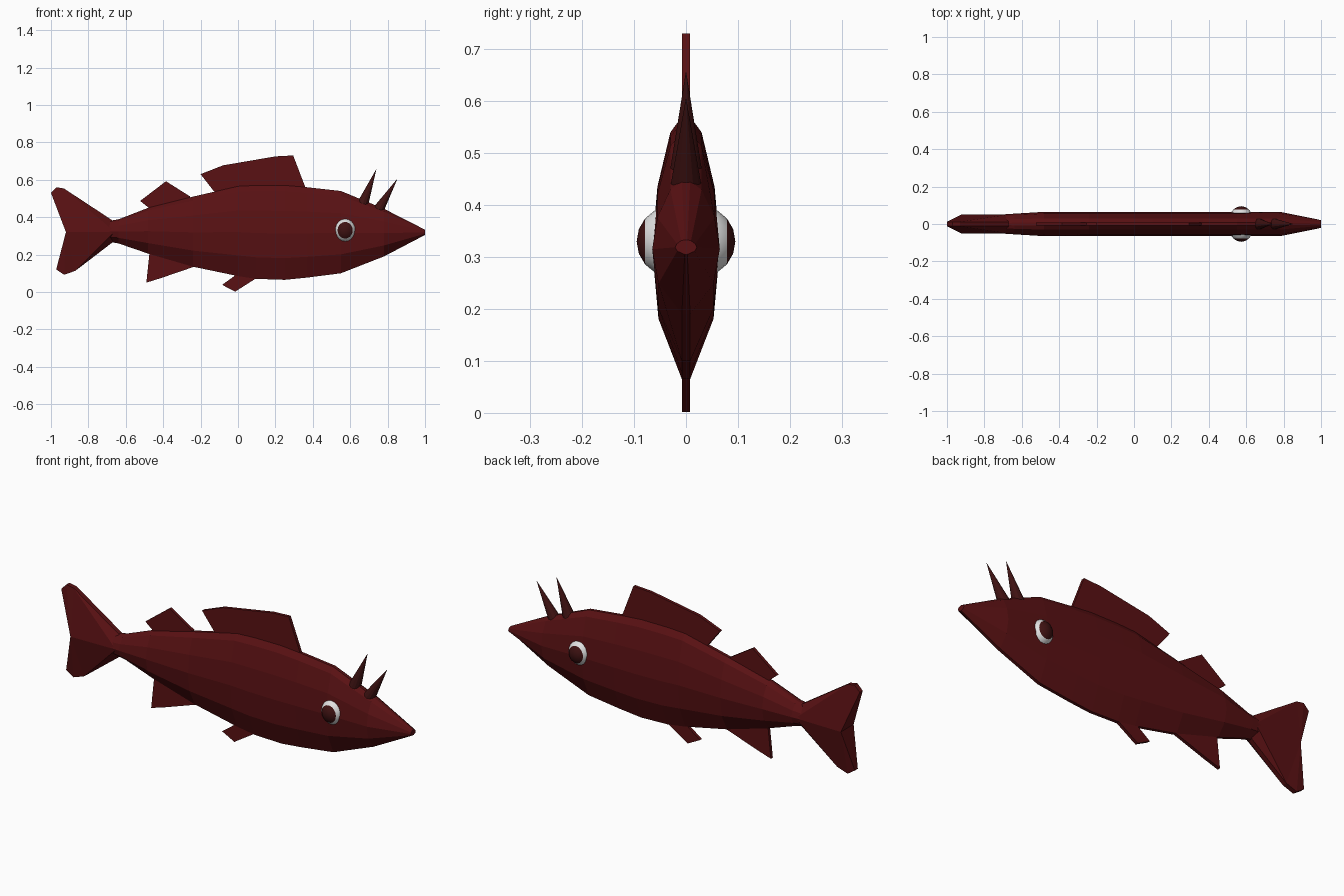
import bpy, bmesh, math
from mathutils import Vector, Matrix

if "Cube" in bpy.data.objects:
    bpy.data.objects.remove(bpy.data.objects["Cube"])


def material(name, rgb):
    m = bpy.data.materials.new(name)
    m.diffuse_color = (*rgb, 1)
    m.use_nodes = True
    m.node_tree.nodes["Principled BSDF"].inputs["Base Color"].default_value = m.diffuse_color
    return m


RED = material("dark red", (0.10, 0.0055, 0.0065))
SPINE = material("deep maroon", (0.05, 0.006, 0.006))
WHITE = material("eye white", (0.75, 0.75, 0.75))


def finish(name, bm, *mats):
    bmesh.ops.recalc_face_normals(bm, faces=bm.faces)
    me = bpy.data.meshes.new(name)
    bm.to_mesh(me)
    bm.free()
    for m in mats:
        me.materials.append(m)
    ob = bpy.data.objects.new(name, me)
    bpy.context.collection.objects.link(ob)
    return ob


# Body: one faceted cross-section lofted along x
# (x, top, bottom, width scale)
STATIONS = [(-0.69, .38, .268, .8), (-0.64, .388, .26, .85), (-0.48, .45, .205, 1),
            (-0.24, .51, .135, 1), (0, .565, .085, 1), (.1, .57, .07, 1),
            (.25, .57, .065, 1), (.37, .56, .077, 1), (.55, .54, .1, 1),
            (.78, .445, .19, 1), (1, .333, .305, .32)]
# (half width, height fraction)
SECTION = [(.008, 1), (.03, .94), (.055, .73), (.065, .49), (.053, .23), (.008, 0)]
ring = SECTION + [(-y, f) for y, f in reversed(SECTION)]
bm = bmesh.new()
rings = [[bm.verts.new((x, y * w, b + f * (t - b))) for y, f in ring]
         for x, t, b, w in STATIONS]
n = len(ring)
for a, c in zip(rings, rings[1:]):
    for i in range(n):
        j = (i + 1) % n
        bm.faces.new((a[i], a[j], c[j], c[i]))
bm.faces.new(rings[0])
bm.faces.new(rings[-1])
finish("body", bm, RED)

# Tail: thin rim rising to a thick ridge along the middle
RIM = [(-.67, .382), (-.93, .553), (-.97, .56), (-1, .53), (-.92, .32),
       (-.972, .12), (-.93, .092), (-.87, .113), (-.67, .266)]
bm = bmesh.new()
sides = []
for s in (-1, 1):
    rim = [bm.verts.new((x, s * (.052 if i == 4 else .012), z))
           for i, (x, z) in enumerate(RIM)]
    root = bm.verts.new((-.66, s * .052, .322))
    loop = rim + [root]
    for a, b in ((0, 1), (1, 2), (2, 3), (3, 4)):
        bm.faces.new((root if a < 1 else loop[4], loop[a], loop[b])) if b != 4 else None
    bm.faces.new((root, loop[1], loop[4]))
    for a, b in ((5, 6), (6, 7)):
        bm.faces.new((loop[4], loop[a], loop[b]))
    bm.faces.new((loop[4], loop[7], root))
    bm.faces.new((loop[7], loop[8], root))
    sides.append(loop)
for i in range(10):
    j = (i + 1) % 10
    bm.faces.new((sides[0][i], sides[0][j], sides[1][j], sides[1][i]))
finish("tail", bm, RED)


# Flat fins, rooted inside the body
def fin(name, outline, half=.008):
    bm = bmesh.new()
    face = bm.faces.new([bm.verts.new((x, -half, z)) for x, z in outline])
    out = bmesh.ops.extrude_face_region(bm, geom=[face])
    for v in out["geom"]:
        if isinstance(v, bmesh.types.BMVert):
            v.co.y = half
    finish(name, bm, RED)


fin("front_dorsal_fin", [(-.1, .5), (-.13, .54), (-.2, .63), (-.08, .677),
                         (.2, .725), (.295, .73), (.36, .56), (.3, .5)])
fin("rear_dorsal_fin", [(-.47, .42), (-.48, .452), (-.523, .487), (-.385, .592),
                        (-.255, .51), (-.3, .45)])
fin("anal_fin", [(-.47, .24), (-.49, .05), (-.41, .075), (-.22, .14), (-.28, .2)])
fin("pelvic_fin", [(0, .12), (-.02, .085), (-.085, .038), (-.015, .002),
                   (.1, .075), (.06, .11)])


# Head spines
def spine(name, base, tip, radius):
    base, tip = Vector(base), Vector(tip)
    d = tip - base
    bm = bmesh.new()
    mat = Matrix.Translation((base + tip) / 2) @ d.to_track_quat('Z', 'Y').to_matrix().to_4x4()
    bmesh.ops.create_cone(bm, cap_ends=True, segments=12, radius1=radius, radius2=0,
                          depth=d.length, matrix=mat)
    finish(name, bm, SPINE)


spine("rear_spine", (.665, 0, .465), (.74, 0, .658), .031)
spine("front_spine", (.745, 0, .43), (.853, 0, .607), .031)

# Eyes: white balls with a dark outer cap
for s, label in ((-1, "right"), (1, "left")):
    bm = bmesh.new()
    mat = (Matrix.Translation((.573, s * .025, .33))
           @ Matrix.Diagonal((.063, .07, .069, 1)) @ Matrix.Rotation(math.pi / 2, 4, 'X'))
    bmesh.ops.create_uvsphere(bm, u_segments=20, v_segments=9, radius=1, matrix=mat)
    for f in bm.faces:
        f.smooth = True
        f.material_index = 1 if s * f.calc_center_median().y > .077 else 0
    finish(label + "_eye", bm, WHITE, SPINE)
